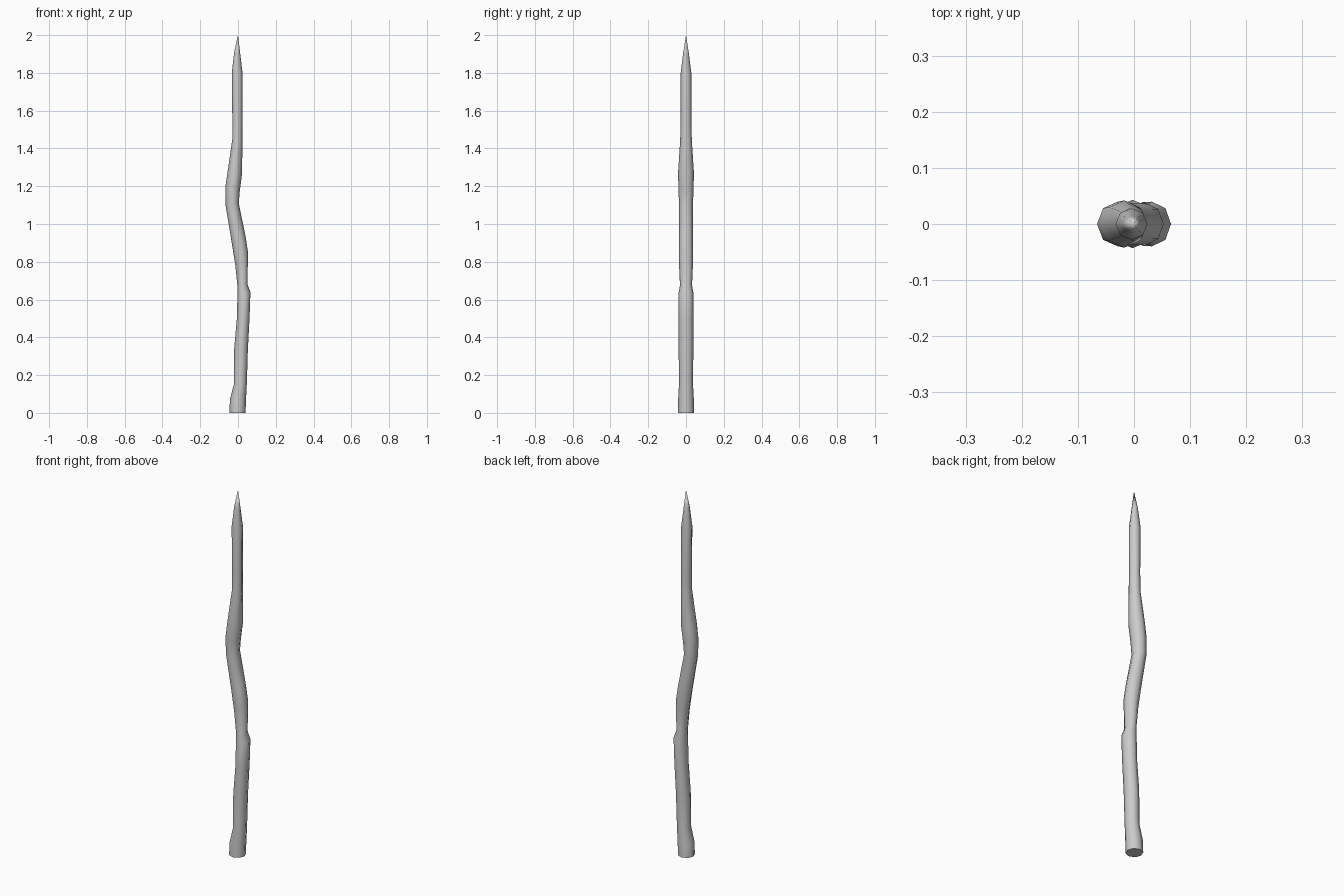
import bpy, bmesh, math

if "Cube" in bpy.data.objects:
    bpy.data.objects.remove(bpy.data.objects["Cube"])

SIDES = 8

# Tilted rings along the crooked shaft: left x, left z, right x, right z, half depth
rings = [
    (-0.045, 0.00, 0.040, 0.00, 0.043),
    (-0.043, 0.07, 0.042, 0.06, 0.042),
    (-0.022, 0.15, 0.047, 0.16, 0.037),
    (-0.020, 0.34, 0.052, 0.33, 0.039),
    (-0.006, 0.50, 0.061, 0.50, 0.039),
    (-0.003, 0.62, 0.066, 0.64, 0.040),
    (-0.003, 0.67, 0.050, 0.68, 0.032),
    (-0.014, 0.78, 0.053, 0.85, 0.038),
    (-0.033, 0.90, 0.041, 0.93, 0.037),
    (-0.066, 1.10, 0.004, 1.11, 0.037),
    (-0.066, 1.20, 0.009, 1.17, 0.040),
    (-0.056, 1.27, 0.022, 1.27, 0.042),
    (-0.030, 1.45, 0.023, 1.43, 0.031),
    (-0.030, 1.55, 0.023, 1.55, 0.028),
    (-0.033, 1.80, 0.024, 1.80, 0.028),
    (-0.020, 1.91, 0.012, 1.90, 0.015),
]
tip = (0.0, 0.0, 2.0)

bm = bmesh.new()
loops = []
for xl, zl, xr, zr, depth in rings:
    loop = []
    for i in range(SIDES):
        a = 2 * math.pi * i / SIDES
        t = (1 + math.cos(a)) / 2
        loop.append(bm.verts.new((xl + (xr - xl) * t, depth * math.sin(a), zl + (zr - zl) * t)))
    loops.append(loop)

# Shaft walls
for low, high in zip(loops, loops[1:]):
    for i in range(SIDES):
        j = (i + 1) % SIDES
        bm.faces.new((low[i], low[j], high[j], high[i]))

# Sharpened tip and flat base
point = bm.verts.new(tip)
for i in range(SIDES):
    bm.faces.new((loops[-1][i], loops[-1][(i + 1) % SIDES], point))
bm.faces.new(loops[0][::-1])
bmesh.ops.recalc_face_normals(bm, faces=bm.faces)

mesh = bpy.data.meshes.new("wooden_stake")
bm.to_mesh(mesh)
bm.free()
stake = bpy.data.objects.new("wooden_stake", mesh)
bpy.context.collection.objects.link(stake)

# Smooth sides, crisp base edge
bpy.context.view_layer.objects.active = stake
stake.select_set(True)
bpy.ops.object.shade_smooth_by_angle(angle=math.radians(60))
